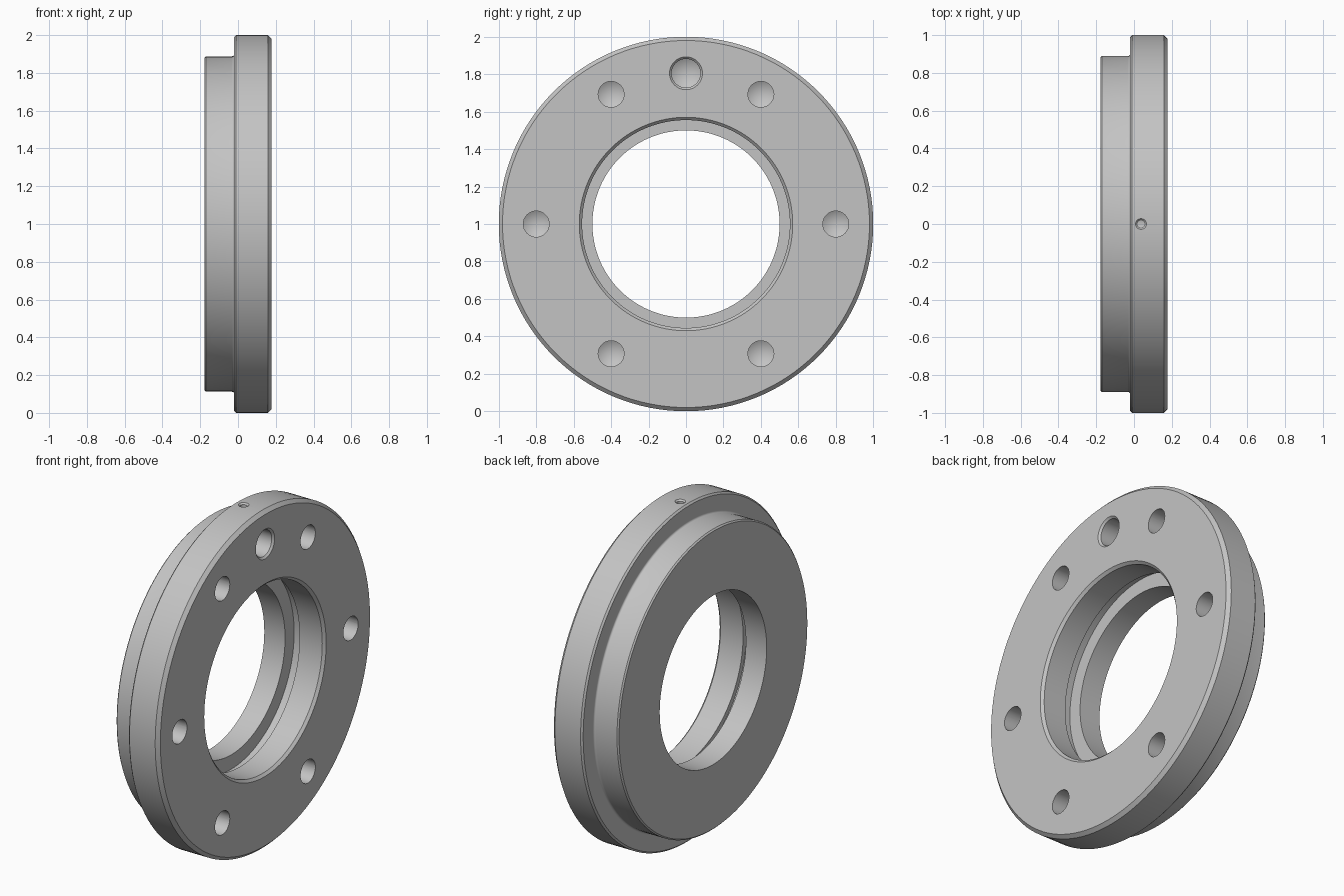
import bpy, bmesh
from math import pi, sin, cos, radians
from mathutils import Matrix, Vector

if "Cube" in bpy.data.objects:
    bpy.data.objects.remove(bpy.data.objects["Cube"])

steel = bpy.data.materials.new("grey steel")
steel.use_nodes = True
grey = (0.55, 0.55, 0.55, 1)
steel.diffuse_color = grey
steel.node_tree.nodes["Principled BSDF"].inputs["Base Color"].default_value = grey


def lathe(name, profile, steps, closed=False):
    """Revolve (x, radius) points about the x axis."""
    bm = bmesh.new()
    verts = [bm.verts.new((x, 0, r)) for x, r in profile]
    pairs = list(zip(verts, verts[1:] + verts[:1]))
    edges = [bm.edges.new(p) for p in (pairs if closed else pairs[:-1])]
    bmesh.ops.spin(bm, geom=verts + edges, cent=(0, 0, 0), axis=(1, 0, 0),
                   angle=2 * pi, steps=steps, use_merge=True)
    bmesh.ops.remove_doubles(bm, verts=bm.verts, dist=1e-5)
    bmesh.ops.recalc_face_normals(bm, faces=bm.faces)
    mesh = bpy.data.meshes.new(name)
    bm.to_mesh(mesh)
    bm.free()
    mesh.materials.append(steel)
    obj = bpy.data.objects.new(name, mesh)
    bpy.context.collection.objects.link(obj)
    return obj


# Stepped ring: flange at +x, narrower hub at -x
BACK, FRONT, FLANGE = -0.178, 0.178, -0.02
HUB, FILLET = 0.888, 0.012
fillet = [(FLANGE - FILLET + FILLET * sin(a), HUB + FILLET - FILLET * cos(a))
          for a in (radians(d) for d in range(0, 91, 18))]
profile = [
    (BACK, 0.5), (BACK, HUB - 0.008), (BACK + 0.008, HUB), *fillet,
    (FLANGE, 0.99), (FLANGE + 0.01, 1.0),
    (FRONT - 0.02, 1.0), (FRONT, 0.98),
    # chamfered counterbore, relief groove, bore
    (FRONT, 0.57), (FRONT - 0.015, 0.555), (0.015, 0.555),
    (0.015, 0.585), (-0.042, 0.585), (-0.042, 0.5),
]
ring = lathe("flanged_ring", profile, 128, closed=True)


def drill(name, radius, depth, chamfer, place):
    """Cut a blind, cone-bottomed hole whose mouth is at the placed origin."""
    shape = [(0.05, 0), (0.05, radius + chamfer), (0, radius + chamfer),
             (-chamfer, radius), (-depth, radius), (-depth - radius * 0.58, 0)]
    if not chamfer:
        del shape[2:4]
    cutter = lathe(name, shape, 40)
    cutter.data.transform(place)
    mod = ring.modifiers.new(name, "BOOLEAN")
    mod.object, mod.operation, mod.solver = cutter, "DIFFERENCE", "EXACT"
    bpy.context.view_layer.objects.active = ring
    bpy.ops.object.modifier_apply(modifier=name)
    bpy.data.objects.remove(cutter)


# Six bolt holes around the front face
for i in range(6):
    a = i * pi / 3
    drill("bolt_hole", 0.069, 0.2, 0,
          Matrix.Translation((FRONT, 0.8 * cos(a), 0.8 * sin(a))))

# Larger port near the top, met by a small radial hole from the rim
drill("port_hole", 0.077, 0.2, 0.011, Matrix.Translation((FRONT, 0, 0.805)))
drill("radial_hole", 0.02, 0.13, 0.009,
      Matrix.Translation((0.037, 0, 1.0)) @ Matrix.Rotation(-pi / 2, 4, "Y"))

# Stand the ring on the ground and smooth its round surfaces
ring.data.transform(Matrix.Translation(Vector((0, 0, 1))))
bpy.ops.object.select_all(action="DESELECT")
ring.select_set(True)
bpy.context.view_layer.objects.active = ring
bpy.ops.object.shade_smooth_by_angle(angle=radians(25))
